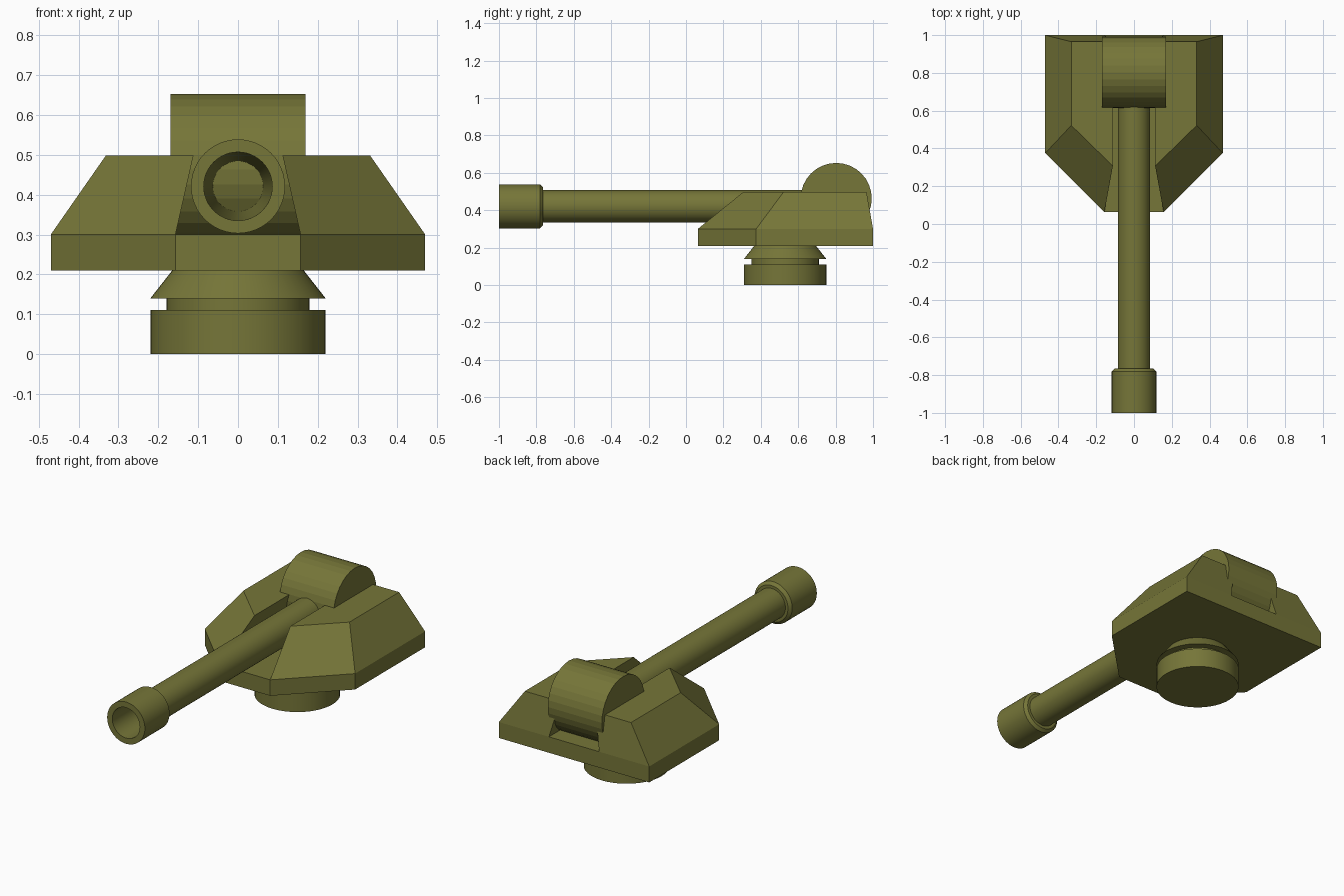
import bpy, bmesh, math
from mathutils import Matrix

if "Cube" in bpy.data.objects:
    bpy.data.objects.remove(bpy.data.objects["Cube"])

olive = bpy.data.materials.new("olive_paint")
olive.diffuse_color = (0.18, 0.18, 0.04, 1)
olive.use_nodes = True
olive.node_tree.nodes["Principled BSDF"].inputs["Base Color"].default_value = olive.diffuse_color


def add_object(name, bm, smooth=False):
    bmesh.ops.remove_doubles(bm, verts=bm.verts, dist=1e-5)
    bmesh.ops.recalc_face_normals(bm, faces=bm.faces)
    mesh = bpy.data.meshes.new(name)
    bm.to_mesh(mesh)
    bm.free()
    mesh.materials.append(olive)
    obj = bpy.data.objects.new(name, mesh)
    bpy.context.collection.objects.link(obj)
    if smooth:
        bpy.ops.object.select_all(action='DESELECT')
        obj.select_set(True)
        bpy.context.view_layer.objects.active = obj
        bpy.ops.object.shade_smooth_by_angle(angle=math.radians(20))
    return obj


def lathe(name, profile, matrix, segments=48, closed=False, smooth=True):
    """Revolve (radius, height) points about local z, then place with matrix."""
    bm = bmesh.new()
    verts = [bm.verts.new((r, 0, h)) for r, h in profile]
    pairs = list(zip(verts, verts[1:]))
    if closed:
        pairs.append((verts[-1], verts[0]))
    edges = [bm.edges.new(p) for p in pairs]
    bmesh.ops.spin(bm, geom=verts + edges, cent=(0, 0, 0), axis=(0, 0, 1),
                   angle=2 * math.pi, steps=segments, use_merge=True)
    bmesh.ops.transform(bm, matrix=matrix, verts=bm.verts)
    return add_object(name, bm, smooth)


def loft(name, lower, z0, upper, z1):
    """Solid between two outlines with equal point counts."""
    bm = bmesh.new()
    a = [bm.verts.new((x, y, z0)) for x, y in lower]
    b = [bm.verts.new((x, y, z1)) for x, y in upper]
    bm.faces.new(a[::-1])
    bm.faces.new(b)
    n = len(a)
    for i in range(n):
        j = (i + 1) % n
        bm.faces.new((a[i], a[j], b[j], b[i]))
    return add_object(name, bm)


# Turntable: drum, narrow neck and flared collar
lathe("turret_base",
      [(0, 0), (0.22, 0), (0.22, 0.11), (0.18, 0.11), (0.18, 0.14),
       (0.22, 0.14), (0.165, 0.21), (0, 0.21)],
      Matrix.Translation((0, 0.53, 0)))

# Hull floor plate
right = [(0.157, 0.063), (0.47, 0.375), (0.47, 1.0)]
outline = right + [(-x, y) for x, y in reversed(right)]
loft("hull_plate", outline, 0.21, outline, 0.30)

# Sloped armour on both sides of an undercut barrel slot
wing = loft("side_armour",
            right + [(0.157, 1.0)], 0.30,
            [(0.112, 0.307), (0.332, 0.522), (0.332, 0.965), (0.112, 0.965)], 0.498)
wing.modifiers.new("mirror", 'MIRROR').use_axis = (True, False, False)

# Cross-wise mantlet drum
lathe("mantlet", [(0, -0.169), (0.19, -0.169), (0.19, 0.169), (0, 0.169)],
      Matrix.Translation((0, 0.803, 0.463)) @ Matrix.Rotation(math.pi / 2, 4, 'Y'),
      segments=32, smooth=False)

# Hollow barrel with muzzle sleeve (local z runs from muzzle to rear)
lathe("barrel",
      [(0.086, 0), (0.118, 0), (0.118, 0.22), (0.102, 0.235), (0.086, 0.235),
       (0.086, 1.65), (0.063, 1.65)],
      Matrix.Translation((0, -1, 0.421)) @ Matrix.Rotation(-math.pi / 2, 4, 'X'),
      closed=True)
